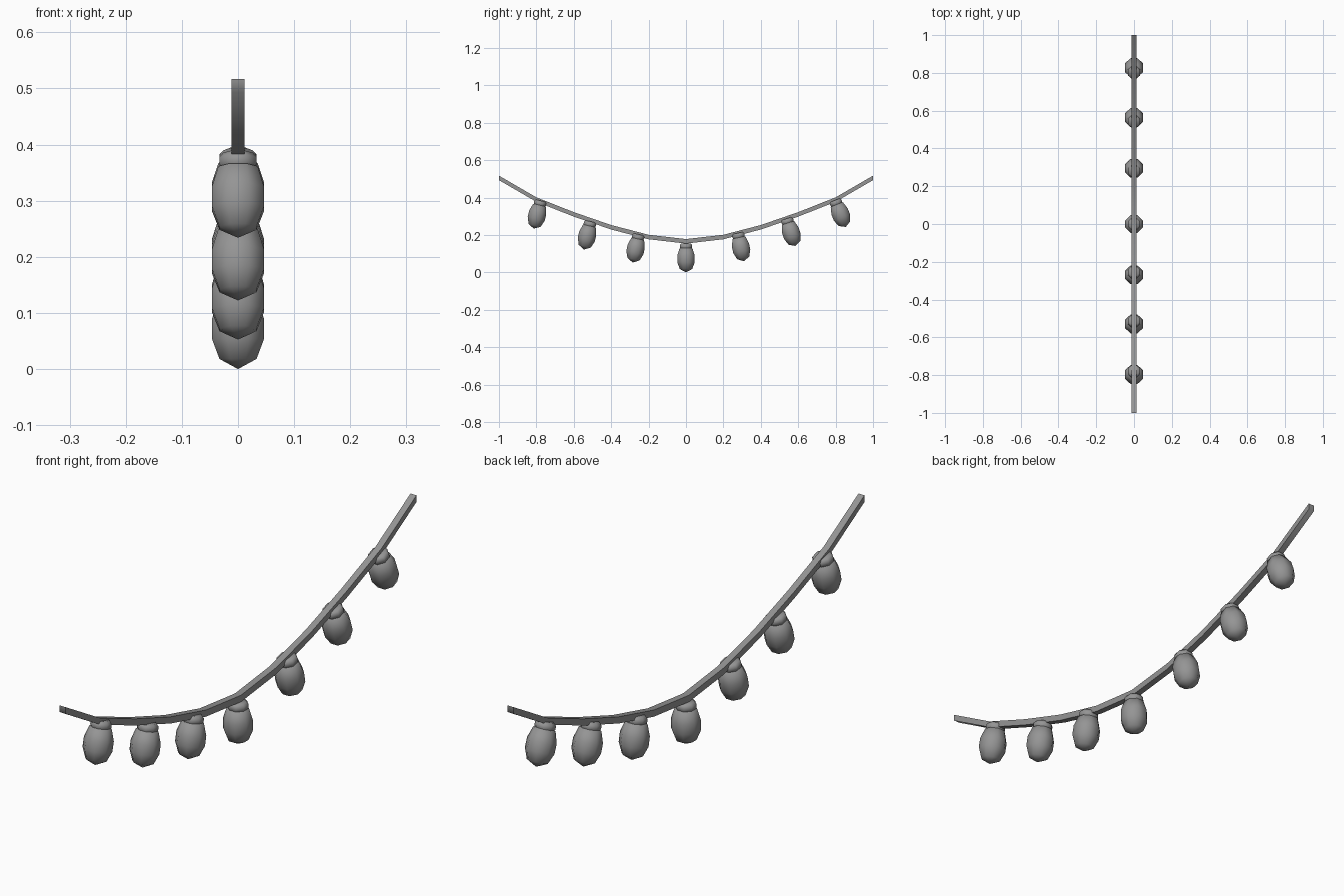
import bpy, bmesh
from math import cos, sin, pi, radians

if "Cube" in bpy.data.objects:
    bpy.data.objects.remove(bpy.data.objects["Cube"])

dark = bpy.data.materials.new("dark_grey")
dark.diffuse_color = (.3, .3, .3, 1)
dark.use_nodes = True
dark.node_tree.nodes["Principled BSDF"].inputs["Base Color"].default_value = dark.diffuse_color


def make_object(name, bm, smooth=60):
    bmesh.ops.recalc_face_normals(bm, faces=bm.faces)
    mesh = bpy.data.meshes.new(name)
    bm.to_mesh(mesh)
    bm.free()
    mesh.materials.append(dark)
    ob = bpy.data.objects.new(name, mesh)
    bpy.context.collection.objects.link(ob)
    bpy.ops.object.select_all(action='DESELECT')
    ob.select_set(True)
    bpy.context.view_layer.objects.active = ob
    bpy.ops.object.shade_smooth_by_angle(angle=radians(smooth))
    return ob


def lathe(name, profile, sides=8):
    """Closed eight-sided solid from (apothem, z) rows, flats facing x and y."""
    bm = bmesh.new()
    rings = []
    for r, z in profile:
        if r == 0:
            rings.append([bm.verts.new((0, 0, z))] * sides)
            continue
        R = r / cos(pi / sides)
        rings.append([bm.verts.new((R * cos(2 * pi * (i + .5) / sides),
                                    R * sin(2 * pi * (i + .5) / sides), z))
                      for i in range(sides)])
    for a, b in zip(rings, rings[1:]):
        for i in range(sides):
            j = (i + 1) % sides
            bm.faces.new(list(dict.fromkeys((a[i], a[j], b[j], b[i]))))
    for ring in (rings[0], rings[-1]):
        if ring[0] is not ring[1]:
            bm.faces.new(ring)
    return make_object(name, bm)


# Sagging square wire
half = [(0, .166), (.2, .189), (.4, .241), (.6, .310), (.8, .389), (1, .505)]
path = [(-y, z) for y, z in half[:0:-1]] + half
bm = bmesh.new()
prev = None
for y, z in path:
    ring = [bm.verts.new((x, y, z + dz)) for x, dz in
            ((-.012, -.012), (.012, -.012), (.012, .012), (-.012, .012))]
    if prev:
        for i in range(4):
            j = (i + 1) % 4
            bm.faces.new((prev[i], prev[j], ring[j], ring[i]))
    else:
        bm.faces.new(ring)
    prev = ring
bm.faces.new(prev)
make_object("wire", bm)

# Hanging lamps: (y, z, outward tilt in degrees)
lamps = [(-.774, .395, -14), (-.508, .284, -13), (-.25, .215, -12), (0, .166, 0),
         (.275, .222, 12), (.534, .299, 18), (.792, .397, 22)]
bulb_profile = [(0, -.166), (.033, -.148), (.0465, -.112),
                (.0465, -.077), (.035, -.038), (0, -.028)]
socket_profile = [(.026, -.012), (.033, -.021), (.033, -.033), (.029, -.040)]
for n, (y, z, tilt) in enumerate(lamps, 1):
    for ob in (lathe(f"bulb_{n}", bulb_profile),
               lathe(f"socket_{n}", socket_profile)):
        ob.location = (0, y, z)
        ob.rotation_euler.x = radians(tilt)
